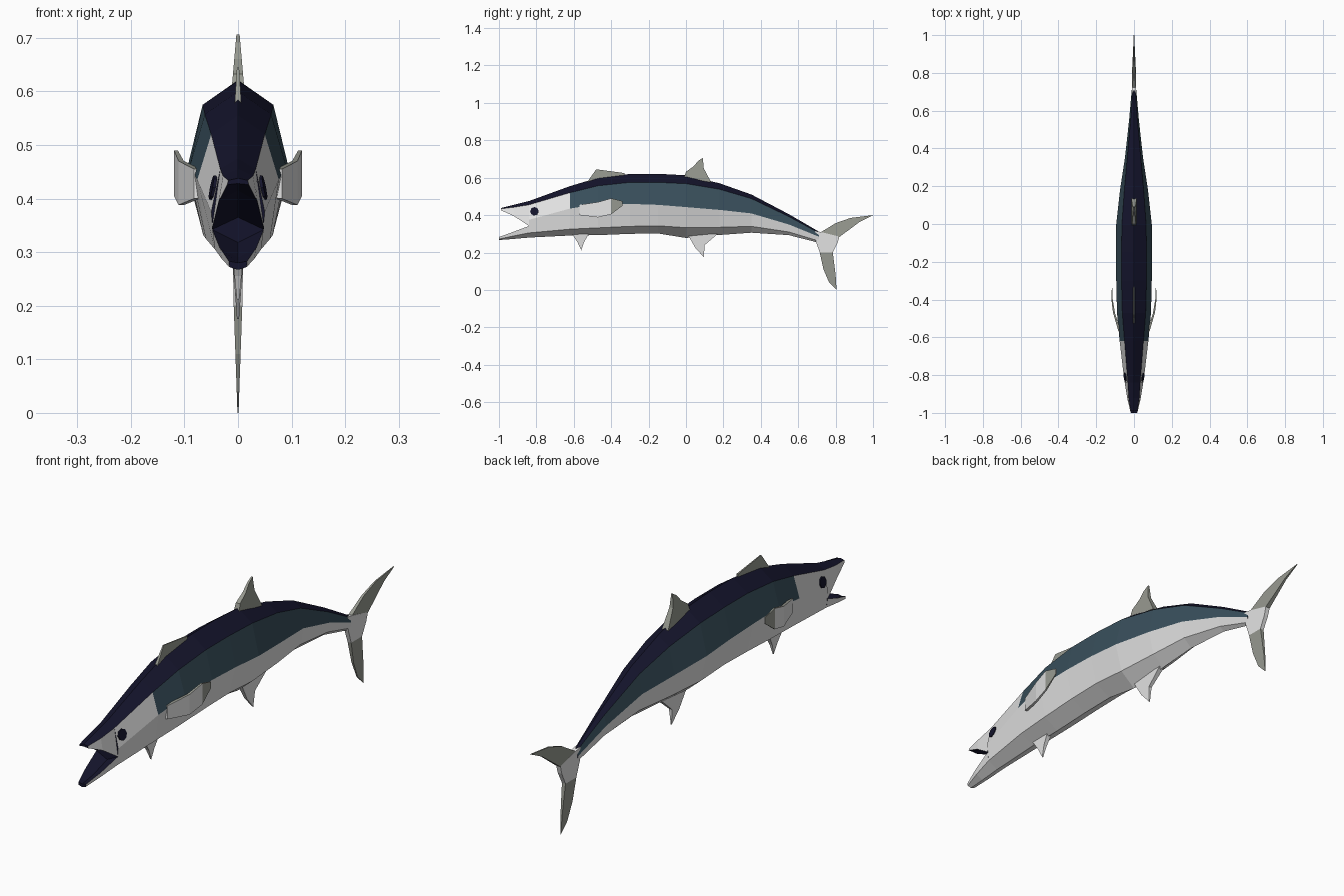
import bpy, bmesh, math
from mathutils import Vector

if "Cube" in bpy.data.objects:
    bpy.data.objects.remove(bpy.data.objects["Cube"])


def material(name, rgb):
    m = bpy.data.materials.new(name)
    m.diffuse_color = (*rgb, 1)
    m.use_nodes = True
    m.node_tree.nodes["Principled BSDF"].inputs["Base Color"].default_value = m.diffuse_color
    return m


NAVY = material("dark navy", (0.007, 0.007, 0.025))
SLATE = material("slate blue", (0.04, 0.078, 0.105))
WHITE = material("silver white", (0.78, 0.78, 0.78))
GREY = material("fin grey", (0.31, 0.32, 0.28))


def finish(name, bm, mats):
    bmesh.ops.recalc_face_normals(bm, faces=bm.faces[:])
    mesh = bpy.data.meshes.new(name)
    bm.to_mesh(mesh)
    bm.free()
    for m in mats:
        mesh.materials.append(m)
    ob = bpy.data.objects.new(name, mesh)
    bpy.context.collection.objects.link(ob)
    return ob


def loft(name, rings, mats, rule, cap=0):
    """Skin closed rings; rule(side index, segment) gives the colour slot."""
    bm = bmesh.new()
    vs = [[bm.verts.new(p) for p in r] for r in rings]
    n = len(vs[0])
    for s in range(len(vs) - 1):
        for i in range(n):
            j = (i + 1) % n
            f = bm.faces.new((vs[s][i], vs[s][j], vs[s + 1][j], vs[s + 1][i]))
            f.material_index = rule(i, s)
    for r in (vs[0], vs[-1]):
        bm.faces.new(r).material_index = cap
    return finish(name, bm, mats)


def mirrored_ring(y, half):
    """Half section from top centre to bottom centre, mirrored in x."""
    right = [Vector((x, y, z)) for x, z in half]
    left = [Vector((-p.x, p.y, p.z)) for p in right[-2:0:-1]]
    return right + left


def fin(name, outline, mat, root_z, tip_z, thick=0.011, tip=0.002):
    """Upright (y, z) blade that thins from its root to its tip."""
    bm = bmesh.new()
    sides = []
    for s in (1, -1):
        row = []
        for y, z in outline:
            t = (z - root_z) / (tip_z - root_z)
            row.append(bm.verts.new((s * (thick + (tip - thick) * t), y, z)))
        sides.append(row)
        bm.faces.new(row)
    a, b = sides
    for i in range(len(a)):
        j = (i + 1) % len(a)
        bm.faces.new((a[i], a[j], b[j], b[i]))
    return finish(name, bm, [mat])


# Body: y, top z, shoulder x z, flank x z, lower side x z, belly z
stations = [
    (-.84, .475, .033, .455, .050, .375, .043, .305, .280),
    (-.62, .555, .050, .520, .076, .435, .060, .325, .291),
    (-.47, .600, .062, .557, .090, .460, .065, .332, .293),
    (-.30, .620, .066, .575, .094, .460, .067, .340, .300),
    (-.15, .621, .066, .575, .095, .455, .067, .343, .302),
    (.00, .613, .064, .568, .094, .443, .065, .333, .278),
    (.18, .570, .051, .538, .074, .428, .052, .335, .294),
    (.35, .510, .036, .488, .048, .409, .036, .340, .306),
    (.55, .405, .018, .392, .026, .350, .019, .310, .293),
    (.71, .312, .007, .305, .012, .285, .008, .262, .252),
]
rings = [mirrored_ring(y, [(0, t), (sx, sz), (fx, fz), (lx, lz), (0, b)])
         for y, t, sx, sz, fx, fz, lx, lz, b in stations]


def body_colour(i, s):
    if i in (0, 7):
        return 0
    return 1 if i in (1, 6) and s > 0 else 2


loft("body", rings, [NAVY, SLATE, WHITE], body_colour)

# Upper jaw: top, shoulder, lip, palate
upper = [
    mirrored_ring(-.84, [(0, .475), (.033, .455), (.049, .342), (0, .365)]),
    mirrored_ring(-.92, [(0, .455), (.028, .442), (.036, .395), (0, .415)]),
    mirrored_ring(-.99, [(0, .438), (.018, .434), (.020, .426), (0, .428)]),
]
loft("upper_jaw", upper, [NAVY, WHITE], lambda i, s: 1 if i in (1, 4) else 0)

# Lower jaw: mouth floor, lip, side, chin
lower = [
    mirrored_ring(-.84, [(0, .318), (.048, .342), (.043, .305), (0, .280)]),
    mirrored_ring(-.93, [(0, .290), (.034, .308), (.030, .287), (0, .272)]),
    mirrored_ring(-1.0, [(0, .280), (.017, .283), (.016, .272), (0, .267)]),
]
loft("lower_jaw", lower, [NAVY, WHITE], lambda i, s: 0 if i in (0, 5) else 1)

for s, side in ((1, "right"), (-1, "left")):
    # Eye plate lying on the head
    bm = bmesh.new()
    bmesh.ops.create_cone(bm, cap_ends=True, segments=8, radius1=.023,
                          radius2=.023, depth=.009)
    normal = Vector((s, -.11, .2))
    eye = finish(side + "_eye", bm, [NAVY])
    eye.rotation_euler = normal.to_track_quat('Z', 'Y').to_euler()
    eye.location = (s * .0455, -.81, .42)

    # Pectoral fin bowed out from the flank: y, x, high z, low z, thickness
    blade = [(-.57, .076, .455, .400, .012), (-.47, .106, .470, .388, .010),
             (-.40, .116, .490, .405, .007), (-.34, .116, .475, .450, .003)]
    fin_rings = [[Vector((s * (x + dx), y, z)) for dx, z in
                  ((-t / 2, hi), (t / 2, hi), (t / 2, lo), (-t / 2, lo))]
                 for y, x, hi, lo, t in blade]
    loft(side + "_pectoral_fin", fin_rings, [WHITE, GREY],
         lambda i, k: 1 if k == 2 or i == 0 else 0)

# Back fins
fin("front_dorsal_fin", [(-.53, .575), (-.48, .645), (-.33, .625), (-.33, .600)],
    GREY, .58, .645, .006, .002)
fin("rear_dorsal_fin", [(-.01, .600), (0, .632), (.04, .660), (.065, .690),
                        (.09, .706), (.095, .650), (.135, .575)],
    GREY, .58, .706, .014, .003)

# Belly fins
fin("pelvic_fin", [(-.61, .300), (-.58, .255), (-.56, .212), (-.545, .255),
                   (-.52, .300)], WHITE, .30, .21)
fin("anal_fin", [(.01, .295), (.05, .225), (.095, .175), (.10, .240),
                 (.17, .300)], WHITE, .30, .175)

# Tail: pale root with two grey lobes
fin("tail_root", [(.69, .315), (.72, .310), (.82, .285), (.81, .250),
                  (.785, .200), (.715, .200), (.695, .258)], WHITE, .30, .20, .010, .008)
fin("upper_tail_lobe", [(.715, .305), (.80, .357), (.88, .385), (1.0, .400),
                        (.93, .365), (.82, .283)], GREY, .28, .40, .010)
fin("lower_tail_lobe", [(.715, .200), (.735, .110), (.765, .040), (.805, .000),
                        (.80, .080), (.785, .200)], GREY, .20, 0, .008, .001)
